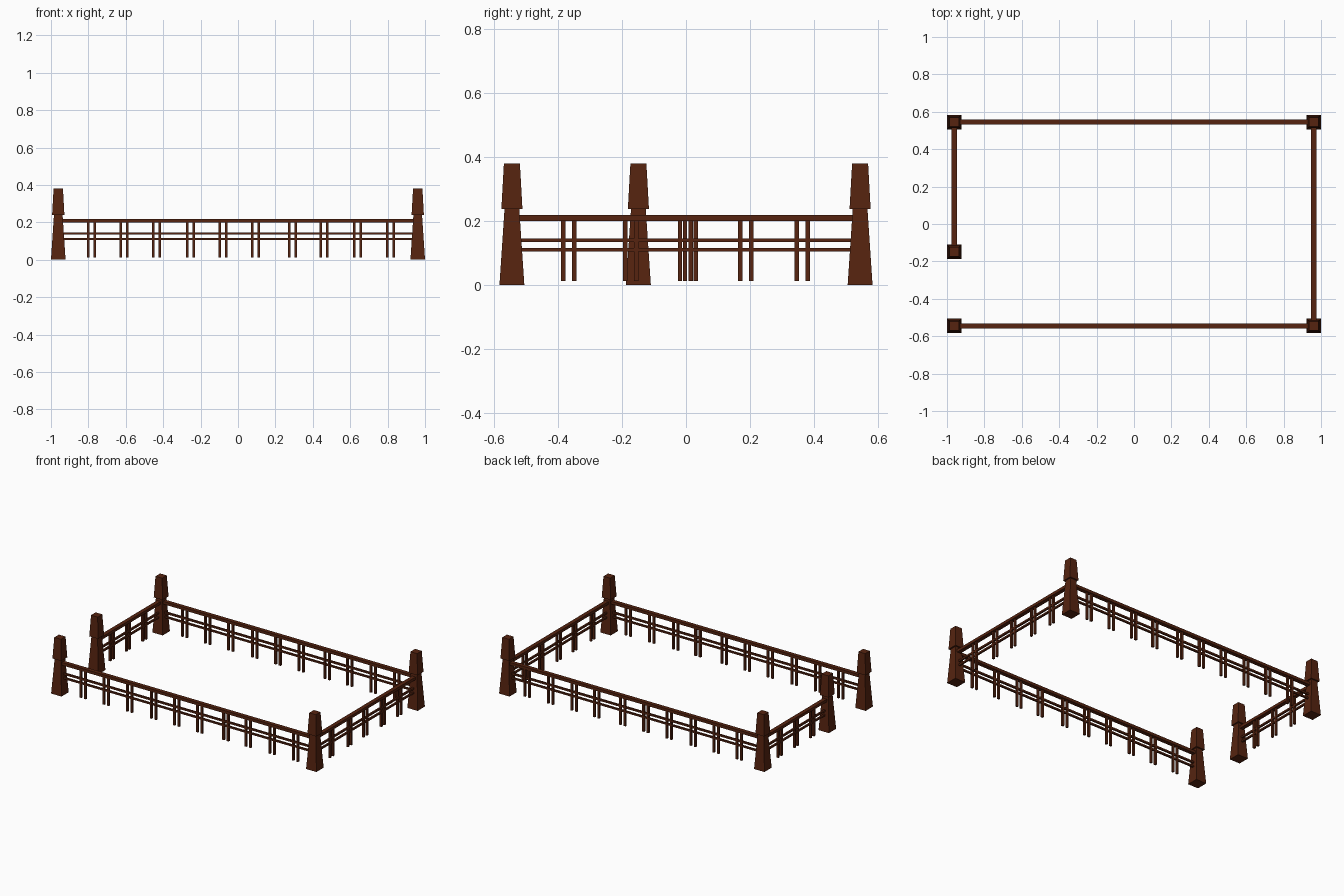
import bpy, bmesh
from mathutils import Vector

if "Cube" in bpy.data.objects:
    bpy.data.objects.remove(bpy.data.objects["Cube"])

wood = bpy.data.materials.new("dark_brown_wood")
wood.diffuse_color = (0.092, 0.017, 0.005, 1)
wood.use_nodes = True
wood.node_tree.nodes["Principled BSDF"].inputs["Base Color"].default_value = wood.diffuse_color

X, Y, GATE = 0.961, 0.545, -0.149   # post lines and gate post position


def finish(name, bm):
    bmesh.ops.recalc_face_normals(bm, faces=bm.faces)
    me = bpy.data.meshes.new(name)
    bm.to_mesh(me)
    bm.free()
    me.materials.append(wood)
    ob = bpy.data.objects.new(name, me)
    bpy.context.collection.objects.link(ob)


def frustum(bm, x, y, z0, z1, h0, h1):
    """Square tapered block with half widths h0 (bottom) and h1 (top)."""
    rings = [[bm.verts.new((x + sx * h, y + sy * h, z))
              for sx, sy in ((-1, -1), (1, -1), (1, 1), (-1, 1))]
             for z, h in ((z0, h0), (z1, h1))]
    a, b = rings
    bm.faces.new(a[::-1])
    bm.faces.new(b)
    for i in range(4):
        j = (i + 1) % 4
        bm.faces.new((a[i], a[j], b[j], b[i]))


def box(bm, lo, hi):
    lo, hi = Vector(lo), Vector(hi)
    vs = bmesh.ops.create_cube(bm, size=1)["verts"]
    for v in vs:
        v.co = Vector([c * s for c, s in zip(v.co, hi - lo)]) + (lo + hi) / 2


def post(name, x, y):
    bm = bmesh.new()
    frustum(bm, x, y, 0, 0.24, 0.039, 0.023)       # tapered shaft
    frustum(bm, x, y, 0.238, 0.381, 0.033, 0.025)  # overhanging cap
    finish(name, bm)


def fence(name, along_x, fixed, start, end, pairs):
    """One fence side: three rails and paired balusters."""
    def bar(bm, a, b, half, z0, z1):
        if along_x:
            box(bm, (a, fixed - half, z0), (b, fixed + half, z1))
        else:
            box(bm, (fixed - half, a, z0), (fixed + half, b, z1))

    for part, half, z0, z1 in (("top_rail", 0.0135, 0.200, 0.219),
                               ("middle_rail", 0.006, 0.134, 0.146),
                               ("lower_rail", 0.006, 0.105, 0.116)):
        bm = bmesh.new()
        bar(bm, start, end, half, z0, z1)
        finish(f"{name}_{part}", bm)

    bm = bmesh.new()
    for c in pairs:
        for p in (c - 0.017, c + 0.017):
            bar(bm, p - 0.0068, p + 0.0068, 0.0068, 0.012, 0.205)
    finish(f"{name}_balusters", bm)


# Corner posts and gate post
for sx, side in ((-1, "left"), (1, "right")):
    for sy, end in ((-1, "front"), (1, "back")):
        post(f"{end}_{side}_post", sx * X, sy * Y)
post("gate_post", -X, GATE)

# Fence sides
long_pairs = (-0.784, -0.610, -0.436, -0.254, -0.080,
              0.094, 0.291, 0.460, 0.639, 0.8155)
fence("front", True, -Y, -X, X, long_pairs)
fence("back", True, Y, -X, X, long_pairs)
fence("right", False, X, -Y, Y, (-0.367, -0.173, -0.002, 0.187, 0.364))
fence("left", False, -X, GATE, Y, (0.014, 0.187, 0.364))
